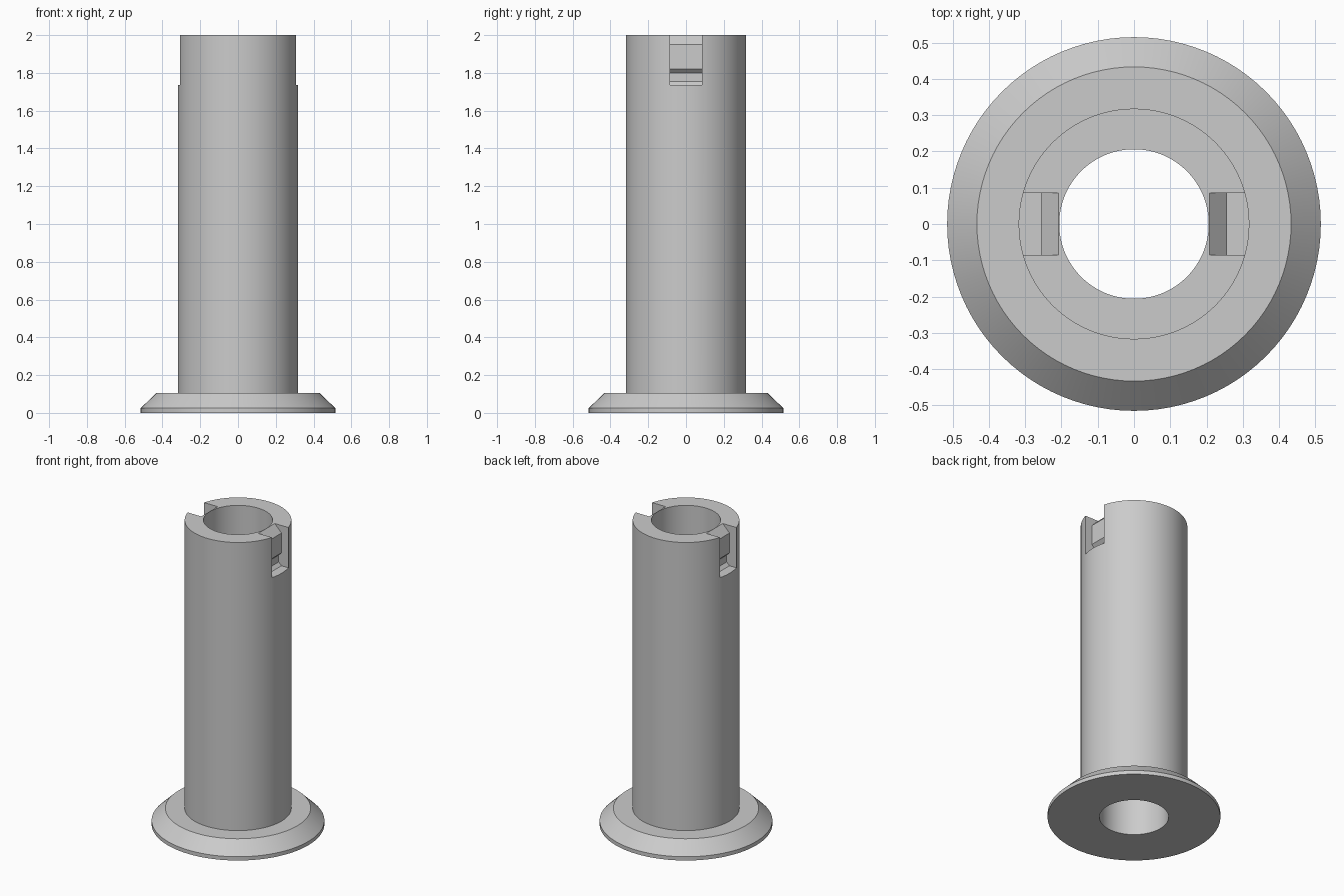
import bpy
import bmesh
import math

if "Cube" in bpy.data.objects:
    bpy.data.objects.remove(bpy.data.objects["Cube"], do_unlink=True)

grey = bpy.data.materials.new("light_grey")
grey.use_nodes = True
colour = (0.6, 0.6, 0.6, 1)
grey.diffuse_color = colour
grey.node_tree.nodes["Principled BSDF"].inputs["Base Color"].default_value = colour


def make_object(name, bm):
    bmesh.ops.recalc_face_normals(bm, faces=bm.faces)
    mesh = bpy.data.meshes.new(name)
    bm.to_mesh(mesh)
    bm.free()
    obj = bpy.data.objects.new(name, mesh)
    bpy.context.collection.objects.link(obj)
    mesh.materials.append(grey)
    return obj


def lathe(name, profile, segments):
    """Revolve a closed (radius, height) profile about z."""
    bm = bmesh.new()
    rings = []
    for i in range(segments):
        a = math.tau * i / segments
        rings.append([bm.verts.new((r * math.cos(a), r * math.sin(a), z)) for r, z in profile])
    n = len(profile)
    for i in range(segments):
        a, b = rings[i], rings[(i + 1) % segments]
        for j in range(n):
            k = (j + 1) % n
            bm.faces.new((a[j], b[j], b[k], a[k]))
    return make_object(name, bm)


def slot_cutter(name, side):
    """Prism with the snap slot's outline in x and z."""
    outline = [(0.4, 1.735), (0.257, 1.735), (0.237, 1.755), (0.237, 1.8),
               (0.257, 1.82), (0.257, 1.95), (0.208, 2), (0.208, 2.1), (0.4, 2.1)]
    bm = bmesh.new()
    face = bm.faces.new([bm.verts.new((side * x, -0.085, z)) for x, z in outline])
    moved = bmesh.ops.extrude_face_region(bm, geom=[face])["geom"]
    bmesh.ops.translate(bm, vec=(0, 0.17, 0),
                        verts=[v for v in moved if isinstance(v, bmesh.types.BMVert)])
    return make_object(name, bm)


# Hollow tube with a chamfered base flange
sleeve = lathe("flanged_sleeve", [(0.206, 0), (0.515, 0), (0.515, 0.025), (0.433, 0.105),
                                  (0.318, 0.105), (0.318, 2), (0.206, 2)], 96)

# Snap slots on both sides of the rim
for label, side in (("left", 1), ("right", -1)):
    cutter = slot_cutter(label + "_slot_cutter", side)
    cutter.hide_render = True
    cutter.hide_set(True)
    cut = sleeve.modifiers.new(label + "_slot", "BOOLEAN")
    cut.operation = "DIFFERENCE"
    cut.solver = "EXACT"
    cut.object = cutter

# Bake the cuts, then smooth only the round surfaces
bpy.ops.object.select_all(action="DESELECT")
sleeve.select_set(True)
bpy.context.view_layer.objects.active = sleeve
for modifier in list(sleeve.modifiers):
    bpy.ops.object.modifier_apply(modifier=modifier.name)
for obj in [o for o in bpy.data.objects if o.name.endswith("_slot_cutter")]:
    bpy.data.objects.remove(obj, do_unlink=True)
bpy.ops.object.shade_smooth_by_angle(angle=math.radians(20))
